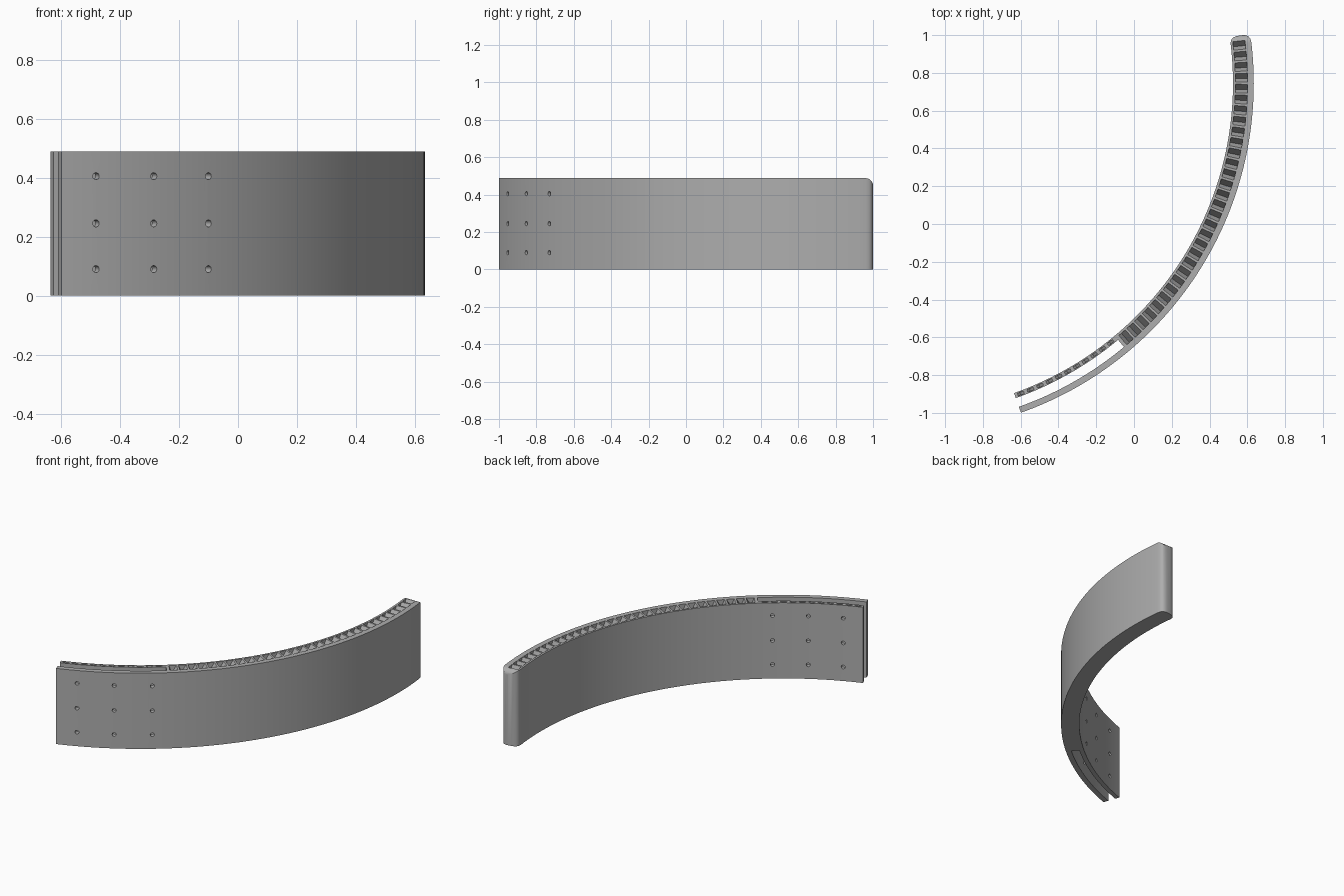
import bpy, bmesh, math
from mathutils import Matrix, Vector

if "Cube" in bpy.data.objects:
    bpy.data.objects.remove(bpy.data.objects["Cube"])

CX, CY = -1.216, 0.745          # centre of the curve
R_OUT, R_IN = 1.85, 1.74        # band faces
SLIT_OUT, SLIT_IN = 1.817, 1.768
START, END, SLIT_END = -70.5, 8.1, -50.2
HEIGHT = 0.488


def polar(r, deg, z=0.0):
    a = math.radians(deg)
    return Vector((CX + r * math.cos(a), CY + r * math.sin(a), z))


def arc(r, a, b, n):
    return [(r, a + (b - a) * i / n) for i in range(n + 1)]


def corner(p, c, q, n=6):
    """Rounded corner between p and q, pulled towards c."""
    pts = []
    for i in range(n + 1):
        t = i / n
        pts.append(tuple((1 - t) ** 2 * p[k] + 2 * t * (1 - t) * c[k] + t * t * q[k]
                         for k in (0, 1)))
    return pts


def prism(bm, lower, upper):
    """Closed solid between two matching outlines."""
    lo = [bm.verts.new(p) for p in lower]
    hi = [bm.verts.new(p) for p in upper]
    faces = [bm.faces.new(lo[::-1]), bm.faces.new(hi)]
    for i in range(len(lo)):
        j = (i + 1) % len(lo)
        faces.append(bm.faces.new((lo[i], lo[j], hi[j], hi[i])))
    bmesh.ops.recalc_face_normals(bm, faces=faces)


def finish(bm, name):
    mesh = bpy.data.meshes.new(name)
    bm.to_mesh(mesh)
    bm.free()
    obj = bpy.data.objects.new(name, mesh)
    bpy.context.collection.objects.link(obj)
    return obj


# Curved band with a split tail and a rounded closed end
ROUND = 0.045
turn = math.degrees(ROUND / R_OUT)
outline = arc(R_OUT, START, END - turn, 80)
outline += corner((R_OUT, END - turn), (R_OUT, END), (R_OUT - ROUND, END))[1:]
outline += corner((R_IN + ROUND, END), (R_IN, END), (R_IN, END - turn))
outline += arc(R_IN, END - turn, START, 80)[1:]
outline += arc(SLIT_IN, START, SLIT_END, 22)
outline += arc(SLIT_OUT, SLIT_END, START, 22)
bm = bmesh.new()
prism(bm, [polar(r, a) for r, a in outline], [polar(r, a, HEIGHT) for r, a in outline])
band = finish(bm, "curved_band")

# Notched pockets along the top edge
bm = bmesh.new()


def pockets(a, b, count, r0, r1, fill, depth):
    pitch = (b - a) / count
    for i in range(count):
        s = a + pitch * (i + (1 - fill) / 2)
        w = pitch * fill
        section = [(s, HEIGHT + 0.02), (s + w, HEIGHT + 0.02), (s + w, HEIGHT),
                   (s + 0.4 * w, HEIGHT - depth), (s, HEIGHT)]
        prism(bm, [polar(r0, t, z) for t, z in section], [polar(r1, t, z) for t, z in section])


pockets(SLIT_END + 0.4, END - 0.7, 31, R_IN + 0.013, SLIT_OUT, 0.8, 0.045)
pockets(START + 0.2, SLIT_END - 0.4, 11, R_IN + 0.007, SLIT_IN - 0.006, 0.65, 0.02)
pocket_cutter = finish(bm, "pocket_cutter")

# Rivet holes through both tail plates
bm = bmesh.new()
for a in (-66.6, -59.8, -52.9):
    for z in (0.09, 0.245, 0.405):
        spin = Matrix.Rotation(math.radians(a), 4, "Z") @ Matrix.Rotation(math.pi / 2, 4, "Y")
        bmesh.ops.create_cone(bm, cap_ends=True, segments=16, radius1=0.012, radius2=0.012,
                              depth=0.2, matrix=Matrix.Translation(polar(1.795, a, z)) @ spin)
hole_cutter = finish(bm, "hole_cutter")

# Rounded upper corner of the closed end
bm = bmesh.new()
tip_y, rad = 1.0, 0.04
profile = [(tip_y - rad + rad * math.sin(t), HEIGHT - rad + rad * math.cos(t))
           for t in (math.pi / 2 * i / 8 for i in range(9))]
profile += [(tip_y + 0.05, HEIGHT - rad), (tip_y + 0.05, HEIGHT + 0.05),
            (tip_y - rad, HEIGHT + 0.05)]
prism(bm, [(0.4, y, z) for y, z in profile], [(0.75, y, z) for y, z in profile])
corner_cutter = finish(bm, "corner_cutter")

# Cut, then remove the helpers
bpy.context.view_layer.objects.active = band
band.select_set(True)
for cutter in (pocket_cutter, hole_cutter, corner_cutter):
    cutter.hide_render = True
    mod = band.modifiers.new(cutter.name, "BOOLEAN")
    mod.operation = "DIFFERENCE"
    mod.solver = "EXACT"
    mod.object = cutter
    bpy.ops.object.modifier_apply(modifier=mod.name)
    bpy.data.objects.remove(cutter)

# Plain grey finish
grey = bpy.data.materials.new("plain_grey")
grey.use_nodes = True
colour = (0.42, 0.42, 0.42, 1.0)
grey.diffuse_color = colour
grey.node_tree.nodes["Principled BSDF"].inputs["Base Color"].default_value = colour
band.data.materials.clear()
band.data.materials.append(grey)
bpy.ops.object.shade_smooth_by_angle(angle=math.radians(30))
